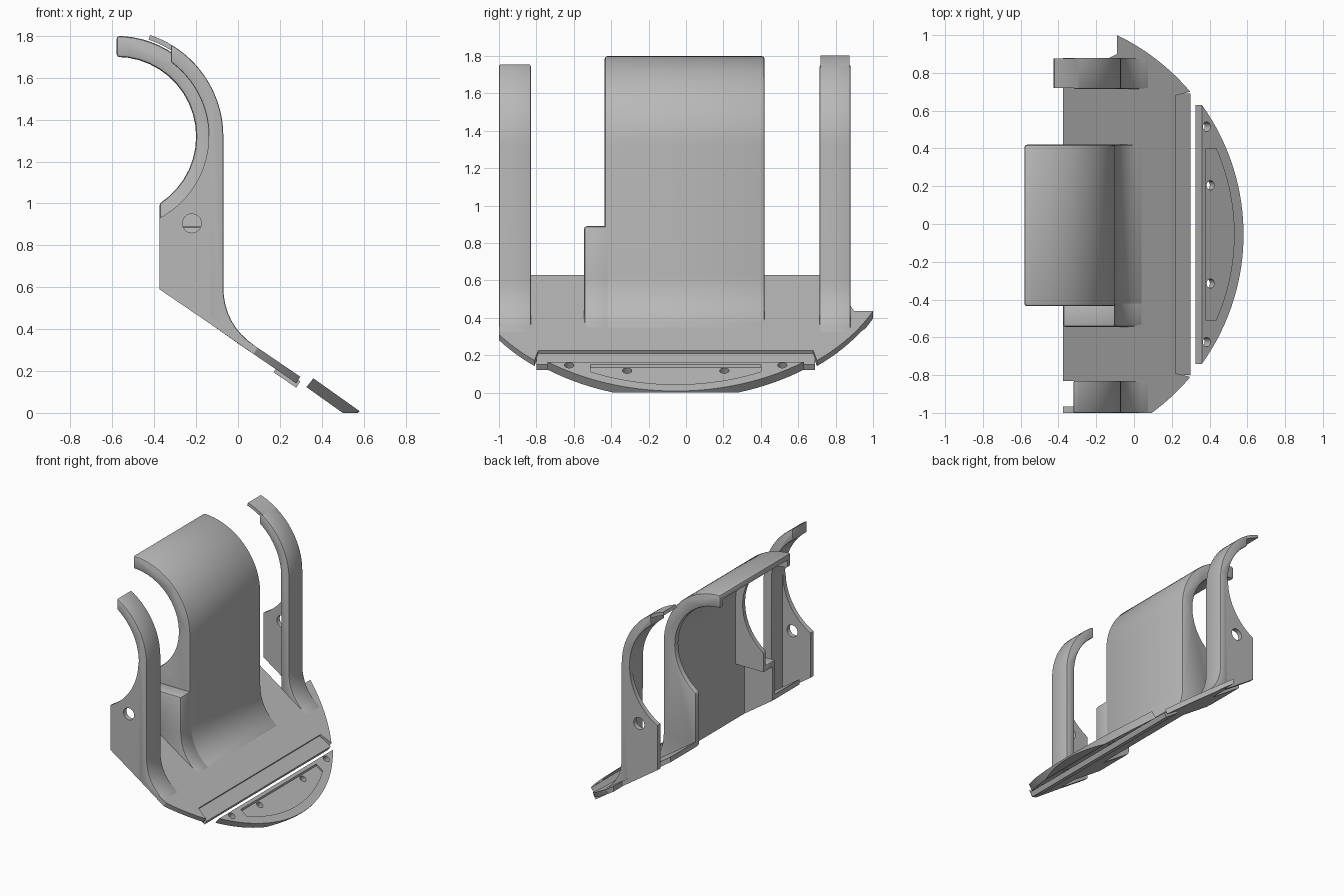
import bpy, bmesh, math
from mathutils import Vector

if "Cube" in bpy.data.objects:
    bpy.data.objects.remove(bpy.data.objects["Cube"])

grey = bpy.data.materials.new("plain grey")
grey.use_nodes = True
grey.diffuse_color = (0.48, 0.48, 0.48, 1)
grey.node_tree.nodes["Principled BSDF"].inputs["Base Color"].default_value = (0.48, 0.48, 0.48, 1)


def finish(name, bm):
    bmesh.ops.recalc_face_normals(bm, faces=bm.faces)
    mesh = bpy.data.meshes.new(name)
    bm.to_mesh(mesh)
    bm.free()
    obj = bpy.data.objects.new(name, mesh)
    bpy.context.collection.objects.link(obj)
    mesh.materials.append(grey)
    return obj


def solid(name, points, shift_of, floor=False):
    """Extrude a closed outline; shift_of gives the offset of each far point."""
    bm = bmesh.new()
    near = [bm.verts.new(p) for p in points]
    far = [bm.verts.new(Vector(p) + Vector(shift_of(p))) for p in points]
    bm.faces.new(near)
    bm.faces.new(far[::-1])
    n = len(near)
    for i in range(n):
        j = (i + 1) % n
        bm.faces.new((near[j], near[i], far[i], far[j]))
    if floor:
        bmesh.ops.bisect_plane(bm, geom=bm.verts[:] + bm.edges[:] + bm.faces[:],
                               plane_co=(0, 0, 0), plane_no=(0, 0, 1), clear_inner=True)
        bmesh.ops.edgeloop_fill(bm, edges=[e for e in bm.edges if e.is_boundary])
    return finish(name, bm)


def extrude_y(name, profile, y0, y1):
    return solid(name, [(x, y0, z) for x, z in profile], lambda p: (0, y1 - y0, 0))


def activate(obj):
    bpy.ops.object.select_all(action='DESELECT')
    obj.select_set(True)
    bpy.context.view_layer.objects.active = obj


def cut(obj, cutter):
    mod = obj.modifiers.new("cut", 'BOOLEAN')
    mod.operation = 'DIFFERENCE'
    mod.solver = 'EXACT'
    mod.object = cutter
    activate(obj)
    bpy.ops.object.modifier_apply(modifier=mod.name)
    bpy.data.objects.remove(cutter)


def soften(obj, width):
    mod = obj.modifiers.new("soft edges", 'BEVEL')
    mod.width = width
    mod.segments = 2
    mod.limit_method = 'ANGLE'
    mod.angle_limit = math.radians(40)
    activate(obj)
    bpy.ops.object.modifier_apply(modifier=mod.name)


def rod(centre, radius, length, rotation):
    bpy.ops.mesh.primitive_cylinder_add(vertices=24, radius=radius, depth=length,
                                        location=centre, rotation=rotation)
    return bpy.context.object


# Shared shapes: curled top arc, foot fillet, round rim of the base
def arc(r, a0, a1, n=18):
    angles = [math.radians(a0 + (a1 - a0) * i / n) for i in range(n + 1)]
    return [(-0.58 + r * math.cos(a), 1.32 + r * math.sin(a)) for a in angles]


def plate_z(x):
    return 0.63 - 0.68 * (x + 0.375)


def foot(x, n=8):
    """Curve from the upright wall at x to the sloping plate."""
    corner, run = plate_z(x), 0.15
    a, b, c = (x, corner + 0.18), (x, corner), (x + run, plate_z(x + run))
    return [tuple((1 - t) ** 2 * p + 2 * t * (1 - t) * q + t * t * r for p, q, r in zip(a, b, c))
            for t in (i / n for i in range(n + 1))]


def under(x):
    return (x, plate_z(x) - 0.04)


def rim(y0, y1, r=1.17, n=14):
    ys = [y0 + (y1 - y0) * i / n for i in range(n + 1)]
    return [(-0.596 + math.sqrt(r * r - (y + 0.055) ** 2), y) for y in ys]


# Sloping base plate, open below the hood and the arms
outline = [(-0.375, -0.83), (-0.375, -0.53), (-0.13, -0.53), (-0.13, 0.41), (-0.375, 0.41),
           (-0.375, 0.72), (-0.13, 0.72), (-0.13, 0.88), (-0.09, 0.9)]
outline += rim(1.0, 0.7) + [(0.22, 0.68), (0.22, -0.79)] + rim(-0.81, -1.0)
outline += [(-0.13, -1.0), (-0.13, -0.83)]
base_plate = solid("base_plate", [(x, y, plate_z(x)) for x, y in outline],
                   lambda p: (0, 0, -0.04) if p[0] < 0 else (-0.02, 0, -0.03))

# Lowered ledge along the straight front edge of the plate
ledge = [(0.19, -0.8), (0.298, -0.8), (0.298, 0.69), (0.19, 0.69)]
plate_ledge = solid("plate_ledge", [(x, y, plate_z(x) - 0.022) for x, y in ledge],
                    lambda p: (-0.02, 0, -0.03))


# Separate toe piece with a shallow recess and four screw holes
def toe_z(x):
    return 0.165 - 0.71 * (x - 0.36)


toe_piece = solid("toe_piece", [(x, y, toe_z(x)) for x, y in rim(-0.74, 0.63, 1.176, 32)],
                  lambda p: (-0.033, 0, -0.042), floor=True)
recess = [(0.38, -0.51)] + rim(-0.51, 0.40, 1.126, 24) + [(0.38, 0.40)]
cut(toe_piece, solid("recess_cutter", [(x, y, toe_z(x) + 0.02) for x, y in recess],
                     lambda p: (0, 0, -0.035)))
for x, offset in ((0.385, 0.57), (0.412, 0.26)):
    for side in (-1, 1):
        cut(toe_piece, rod((x, -0.055 + side * offset, toe_z(x)), 0.025, 0.3, (0, 0.617, 0)))

# Central hood: curled shell with side walls, wider at the lower front side
hood_wall = arc(0.48, 90, 0) + foot(-0.10) + [under(0.05), under(-0.375)] + arc(0.38, -57.4, 90)
hood = extrude_y("hood", hood_wall, -0.435, 0.42)
step_wall = [(-0.10, 0.89)] + foot(-0.10) + [under(0.05), under(-0.375), (-0.375, 0.89)]
hood_step = extrude_y("hood_step", step_wall, -0.545, -0.405)
cavity = arc(0.44, 90, 0) + [(-0.14, 0.2), (-0.9, 0.2), (-0.9, 1.76)]
low_cavity = [(-0.14, 0.85), (-0.14, 0.2), (-0.9, 0.2), (-0.9, 0.85)]
for part in (hood, hood_step):
    soften(part, 0.014)
    cut(part, extrude_y("low_cutter", low_cavity, -0.505, -0.3))
cut(hood, extrude_y("cavity_cutter", cavity, -0.395, 0.38))

# Two curled arms, each with a thin drilled flange on its outer side
strip = arc(0.51, 59.3, 0) + foot(-0.07) + [under(0.08), under(-0.14)] + arc(0.44, 0, 53.8)
flange = arc(0.44, 0, -62.2) + [under(-0.375), under(-0.12), (-0.12, 1.32)]
parts = [base_plate, plate_ledge, toe_piece, hood, hood_step]
for side, y0, y1, f0, f1 in (("front", -1.0, -0.83, -1.0, -0.965),
                             ("back", 0.715, 0.88, 0.845, 0.88)):
    arm = extrude_y(side + "_arm", strip, y0, y1)
    soften(arm, 0.008)
    web = extrude_y(side + "_arm_flange", flange, f0, f1)
    cut(web, rod((-0.22, f0, 0.905), 0.045, 0.2, (math.pi / 2, 0, 0)))
    parts += [arm, web]

# Thin overlapping tip on the back arm
tip = arc(0.51, 56, 71.7, 6) + arc(0.487, 71.7, 56, 6)
parts.append(extrude_y("back_arm_tip", tip, 0.72, 0.875))

for part in parts:
    activate(part)
    bpy.ops.object.shade_smooth_by_angle(angle=math.radians(30))
